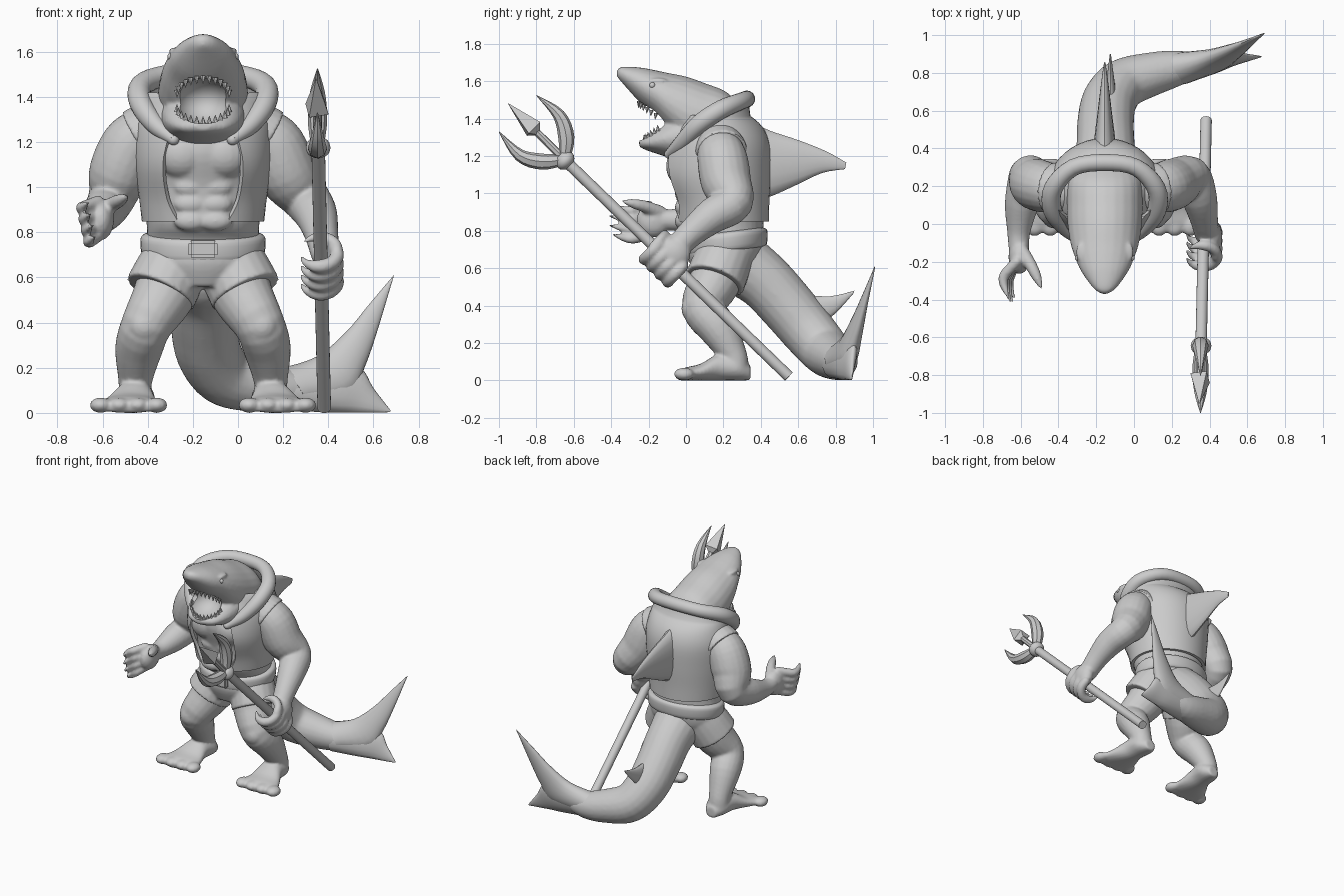
import bpy, bmesh, math
from mathutils import Vector, Matrix

if "Cube" in bpy.data.objects:
    bpy.data.objects.remove(bpy.data.objects["Cube"], do_unlink=True)

CENTRE = -.155  # the body stands left of the origin, the tail swings right
X_AXIS = Vector((1, 0, 0))
SIDES = {"left": 1, "right": -1}

clay = bpy.data.materials.new("plain grey")
clay.use_nodes = True
clay.diffuse_color = (.6, .6, .6, 1)
clay.node_tree.nodes["Principled BSDF"].inputs["Base Color"].default_value = (.6, .6, .6, 1)


def smooth(rows, steps=4):
    """Catmull-Rom interpolation of rows of numbers."""
    result = []
    last = len(rows) - 1
    for i in range(last):
        a, b, c, d = (rows[min(max(i + k, 0), last)] for k in (-1, 0, 1, 2))
        for s in range(steps):
            t = s / steps
            result.append(tuple(
                q + t * (r - p) / 2 + t * t * (p - 2.5 * q + 2 * r - w / 2)
                + t ** 3 * (1.5 * (q - r) + (w - p) / 2)
                for p, q, r, w in zip(a, b, c, d)))
    return result + [tuple(rows[-1])]


def oval(centre, u, v, count=24, gap=0):
    span = math.tau - 2 * gap
    angles = [gap + span * i / (count - bool(gap)) for i in range(count)]
    return [centre + u * math.sin(a) - v * math.cos(a) for a in angles]


def skin(bm, rings, closed=True):
    loops = [[bm.verts.new(p) for p in ring] for ring in rings]
    count = len(loops[0])
    for low, high in zip(loops, loops[1:]):
        for i in range(count if closed else count - 1):
            j = (i + 1) % count
            bm.faces.new((low[i], low[j], high[j], high[i]))
    if closed:
        bm.faces.new(loops[0][::-1])
        bm.faces.new(loops[-1])


def ball(bm, place, radii, side=1, middle=CENTRE):
    x, y, z = place
    matrix = Matrix.Translation((middle + side * x, y, z)) @ Matrix.Diagonal((*radii, 1))
    bmesh.ops.create_uvsphere(bm, u_segments=20, v_segments=12, radius=1, matrix=matrix)


def limb(bm, rows, side=1, middle=CENTRE, round_ends=False, steps=4, count=20):
    """Round tube along rows of x, y, z, radius."""
    rows = smooth(rows, steps)
    points = [Vector((middle + side * r[0], r[1], r[2])) for r in rows]
    rings, u = [], None
    for i, p in enumerate(points):
        t = (points[min(i + 1, len(points) - 1)] - points[max(i - 1, 0)]).normalized()
        u = (t.orthogonal() if u is None else u - t * u.dot(t)).normalized()
        rings.append(oval(p, u * rows[i][3], t.cross(u) * rows[i][3], count))
    skin(bm, rings)
    if round_ends:
        for i in (0, -1):
            ball(bm, points[i], [rows[i][3]] * 3, middle=0)


def stack(bm, rows, closed=True):
    """Level ovals from rows of z, y, half width, half depth, front gap, tilt."""
    rings = []
    for row in smooth(rows):
        z, y, wide, deep, gap, tilt = (*row, 0, 0)[:6]
        rings.append(oval(Vector((CENTRE, y, z)), X_AXIS * wide,
                          Vector((0, deep, deep * tilt)), 40, gap))
    skin(bm, rings, closed)


def prow(bm, rows, side=1):
    """Upright ovals from rows of y, top, bottom, half width, x."""
    skin(bm, [oval(Vector((CENTRE + side * x, y, (top + low) / 2)), X_AXIS * wide,
                   Vector((0, 0, (top - low) / 2)))
              for y, top, low, wide, x in smooth(rows)])


def fin(bm, rows, place, normal):
    """Lens sections from leading point, trailing point and thickness."""
    rings = []
    for a, az, b, bz, thick in smooth(rows):
        lead, trail = place(a, az), place(b, bz)
        rings.append(oval((lead + trail) / 2, normal * thick, (trail - lead) / 2, 16))
    skin(bm, rings)


def build(name, bm, voxel=0, shell=0, cutter=None, angle=50):
    bmesh.ops.recalc_face_normals(bm, faces=bm.faces)
    mesh = bpy.data.meshes.new(name)
    bm.to_mesh(mesh)
    bm.free()
    mesh.materials.append(clay)
    obj = bpy.data.objects.new(name, mesh)
    bpy.context.scene.collection.objects.link(obj)
    if voxel:
        fuse = obj.modifiers.new("fuse", "REMESH")
        fuse.mode, fuse.voxel_size = "VOXEL", voxel
        relax = obj.modifiers.new("relax", "SMOOTH")
        relax.factor, relax.iterations = .5, 4
    if shell:
        cloth = obj.modifiers.new("cloth", "SOLIDIFY")
        cloth.thickness, cloth.offset = shell, 0
    if cutter:
        cut = obj.modifiers.new("cut", "BOOLEAN")
        cut.operation, cut.object = "DIFFERENCE", cutter
    if obj.modifiers:
        bpy.context.view_layer.update()
        graph = bpy.context.evaluated_depsgraph_get()
        baked = bpy.data.meshes.new_from_object(obj.evaluated_get(graph))
        obj.modifiers.clear()
        obj.data = baked
    obj.data.shade_smooth()
    obj.data.set_sharp_from_angle(angle=math.radians(angle))
    return obj


# Trident shaft line, also used by the gripping hand
shaft_dir = Vector((0, -.72, .695)).normalized()
grip = Vector((.367, -.1, .647))
under = Vector((0, -shaft_dir.z, shaft_dir.y))

# Body: torso, muscles, legs, feet, arms and hands
body = bmesh.new()
stack(body, [(.6, .22, .22, .18), (.75, .22, .245, .19), (.84, .19, .25, .225), (1, .175, .265, .23),
             (1.15, .15, .285, .25), (1.28, .16, .28, .23), (1.4, .18, .2, .16)])
for side in SIDES.values():
    ball(body, (.092, -.015, 1.145), (.115, .092, .11), side)
    for z in (.85, .925, 1):
        ball(body, (.055, -.018, z), (.075, .042, .046), side)
    limb(body, [(.12, .2, .66, .15), (.175, .15, .52, .137), (.25, .09, .39, .113), (.285, .17, .28, .105),
                (.3, .25, .14, .075), (.3, .26, .08, .075)], side, round_ends=True)
    ball(body, (.26, .03, .385), (.07, .055, .07), side)
    prow(body, [(.345, .08, .0, .04, .29), (.28, .13, 0, .08, .295), (.18, .145, 0, .085, .305),
                (.08, .09, 0, .12, .32), (0, .07, 0, .15, .328), (-.04, .05, 0, .13, .33)], side)
    for toe in range(4):
        ball(body, (.205 + .083 * toe, -.01, .034), (.048, .055, .034), side)
    upper = [(.26, .18, 1.24, .12), (.32, .195, 1.18, .135), (.372, .215, 1.06, .135)]
    if side > 0:
        lower = [(.455, .25, .95, .108), (.5, .14, .88, .095), (.525, .03, .79, .075), (.54, -.05, .71, .065)]
    else:
        lower = [(.405, .25, .95, .105), (.44, .1, .89, .09), (.455, -.04, .86, .062), (.455, -.12, .86, .055)]
    limb(body, upper + lower, side, round_ends=True)


def curl(offset, start, end, thick):
    """Finger wrapped about the shaft, ending in a claw."""
    rows = []
    for i in range(6):
        a = math.radians(start + (end - start) * i / 5)
        p = grip + shaft_dir * offset + (X_AXIS * math.cos(a) + under * math.sin(a)) * (.07 + .005 * i)
        rows.append((*p, thick if i < 4 else thick * (5.2 - i) / 2))
    limb(body, rows, middle=0, round_ends=True)


ball(body, grip + Vector((.045, .035, .03)), (.055, .09, .09), middle=0)
for finger in range(4):
    curl(.058 * finger - .085, -25, 175, .031)
curl(.1, 0, -150, .027)

# Open hand reaching forward
ball(body, (.452, -.175, .855), (.058, .09, .09), -1)
for finger in range(4):
    z = .775 + .05 * finger
    x = .49 + .01 * finger
    reach = -.36 - .018 * (finger in (1, 2))
    limb(body, [(.465, -.2, z + .01, .028), (x + .01, -.27, z - .015, .028), (x + .015, -.32, z - .015, .023),
                (x - .01, reach - .03, z + .005, .008)], -1, round_ends=True)
limb(body, [(.44, -.14, .9, .036), (.39, -.22, .93, .032), (.36, -.28, .945, .026),
            (.335, -.34, .96, .008)], -1, round_ends=True)
build("body", body, voxel=.01)

# Head with open mouth
mouth = bmesh.new()
ball(mouth, (0, -.2, 1.378), (.122, .15, .104))
cutter = build("mouth_cutter", mouth)
cutter.hide_render = True
head = bmesh.new()
prow(head, [(-.37, 1.66, 1.625, .015, 0), (-.34, 1.677, 1.59, .06, 0), (-.25, 1.674, 1.49, .125, 0),
            (-.17, 1.66, 1.42, .16, 0), (-.1, 1.645, 1.34, .182, 0), (0, 1.625, 1.24, .197, 0),
            (.1, 1.59, 1.2, .2, 0), (.22, 1.54, 1.2, .195, 0), (.3, 1.45, 1.22, .16, 0)])
prow(head, [(-.25, 1.29, 1.25, .04, 0), (-.21, 1.31, 1.23, .11, 0), (-.12, 1.38, 1.2, .165, 0),
            (0, 1.45, 1.16, .19, 0), (.12, 1.45, 1.15, .19, 0)])
for side in SIDES.values():
    ball(head, (.128, -.15, 1.603), (.025, .05, .014), side)
build("head", head, voxel=.01, cutter=cutter)
bpy.data.objects.remove(cutter, do_unlink=True)

eyes, teeth = bmesh.new(), bmesh.new()
for side in SIDES.values():
    ball(eyes, (.143, -.18, 1.578), (.015, .016, .016), side)
for i in range(13):
    a = math.radians(-84 + 14 * i)
    x, back = .116 * math.sin(a), 1 - math.cos(a)
    top = Vector((x, -.25 + .1 * back, 1.492 - .07 * back))
    low = Vector((x, -.22 + .08 * back, 1.28 + .06 * back))
    for root, rise in ((top, -.033), (low, .033)):
        limb(teeth, [(*root, .013), (root.x, root.y - .005, root.z + rise, .001)], steps=1, count=6)
build("eyes", eyes)
build("teeth", teeth, angle=30)

# Shorts, belt and buckle
shorts = bmesh.new()
stack(shorts, [(.56, .21, .19, .16), (.66, .21, .26, .2), (.76, .22, .255, .205)])
for side in SIDES.values():
    limb(shorts, [(.1, .225, .7, .15), (.145, .19, .62, .158), (.19, .155, .53, .162)], side)
build("shorts", shorts, voxel=.01)
belt = bmesh.new()
stack(belt, [(.69, .22, .25, .19, 0, .12), (.705, .22, .272, .212, 0, .12),
             (.775, .22, .276, .215, 0, .12), (.795, .22, .25, .19, 0, .12)])
build("belt", belt)
buckle = bmesh.new()
bmesh.ops.create_cube(buckle, size=1, matrix=Matrix.Translation((CENTRE, .003, .725))
                      @ Matrix.Diagonal((.13, .035, .075, 1)))
bmesh.ops.bevel(buckle, geom=buckle.edges[:], offset=.012, segments=2, affect="EDGES")
build("buckle", buckle)

# Open vest with short sleeves and a lowered hood
vest = bmesh.new()
stack(vest, [(.85, .19, .26, .243, .42, .14), (.95, .18, .272, .255, .6, .05), (1.1, .155, .295, .288, .62),
             (1.25, .165, .3, .275, .5), (1.35, .17, .28, .23, .6, .15),
             (1.42, .15, .27, .17, .8, .6)], closed=False)
build("vest", vest, shell=.022)
sleeves = bmesh.new()
for side in SIDES.values():
    limb(sleeves, [(.12, .18, 1.27, .11), (.21, .18, 1.255, .13), (.28, .19, 1.215, .142)], side)
build("sleeves", sleeves, voxel=.01)
hood = bmesh.new()
half = [(.13, -.09, 1.21, .025), (.21, -.02, 1.275, .042), (.275, .07, 1.37, .05),
        (.272, .19, 1.45, .05), (.165, .3, 1.495, .045)]
limb(hood, half + [(0, .325, 1.505, .045)] + [(-x, *rest) for x, *rest in half[::-1]], round_ends=True)
build("hood_rim", hood)

# Tail and fins
tail = bmesh.new()
limb(tail, [(-.15, .3, .62, .17), (-.15, .42, .53, .155), (-.15, .54, .4, .15), (-.13, .65, .27, .145),
            (-.06, .74, .165, .135), (.08, .79, .122, .118), (.25, .83, .1, .09), (.42, .855, .12, .03)],
     middle=0, round_ends=True)
build("tail", tail, voxel=.012)
fluke = bmesh.new()
across = Vector((-.2, 1, 0)).normalized()
for lobe in ([(.2, .2, .3, .04, .085), (.35, .25, .5, .08, .06), (.48, .36, .56, .2, .04),
              (.58, .48, .61, .34, .022), (.69, .61, .688, .6, .003)],
             [(.22, .2, .22, .01, .085), (.4, .22, .42, .002, .058), (.54, .2, .52, .002, .033),
              (.6, .11, .6, .002, .018), (.675, .012, .673, .003, .003)]):
    fin(fluke, lobe, lambda a, z: Vector((a, .75 + .2 * a + .2 * z, z)), across)
build("tail_fluke", fluke)
dorsal, small = bmesh.new(), bmesh.new()
fin(dorsal, [(.36, 1.38, .36, .95, .065), (.45, 1.335, .48, .995, .054), (.6, 1.285, .6, 1.05, .037),
             (.75, 1.225, .73, 1.11, .02), (.857, 1.165, .85, 1.13, .004)],
    lambda a, z: Vector((CENTRE, a, z)), X_AXIS)
fin(small, [(.62, .46, .7, .28, .035), (.77, .45, .8, .36, .018), (.9, .48, .898, .468, .003)],
    lambda a, z: Vector((-.125, a, z)), X_AXIS)
build("back_fin", dorsal)
build("small_tail_fin", small)

# Trident
shaft, prongs = bmesh.new(), bmesh.new()
limb(shaft, [(.382, .55, .021, .03), (.355, -.65, 1.18, .03)], middle=0, steps=1)
limb(shaft, [(.355, -.62, 1.15, .03), (.355, -.635, 1.165, .052), (.355, -.655, 1.185, .052),
             (.355, -.675, 1.205, .03)], middle=0, steps=2)
build("trident_shaft", shaft)
for rows in ([(-.65, 1.19, .03), (-.64, 1.3, .043), (-.68, 1.42, .033), (-.8, 1.525, .002)],
             [(-.66, 1.18, .03), (-.77, 1.17, .043), (-.89, 1.205, .033), (-1, 1.33, .002)],
             [(-.65, 1.18, .022), (-.8, 1.33, .02)]):
    limb(prongs, [(.352, *row) for row in rows], middle=0, count=8)
limb(prongs, [(.352, -.79, 1.32, .015), (.35, -.815, 1.345, .062), (.346, -.95, 1.48, .002)],
     middle=0, steps=1, count=4)
build("trident_prongs", prongs, angle=35)
